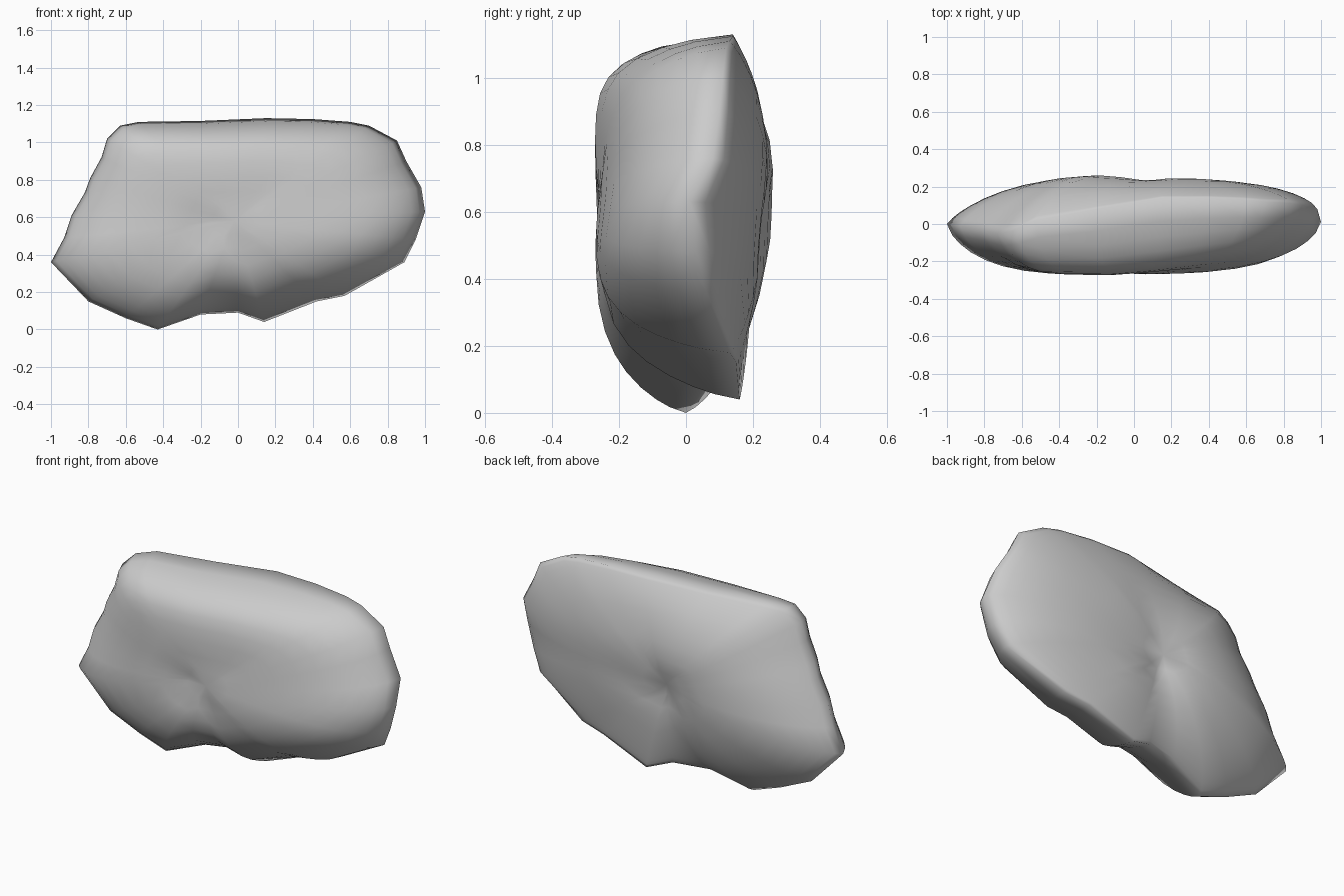
import bpy, bmesh, math

if "Cube" in bpy.data.objects:
    bpy.data.objects.remove(bpy.data.objects["Cube"])

# Rock outline seen from the front: (x, z, y of the rim)
RIM = [(-1, .36, 0), (-.93, .49, -.01), (-.89, .61, -.02), (-.82, .73, -.03), (-.79, .81, -.04),
       (-.73, .92, -.05), (-.70, 1.02, -.05), (-.63, 1.09, -.03), (-.53, 1.11, .02),
       (-.20, 1.115, .08), (.15, 1.13, .14), (.40, 1.125, .14), (.60, 1.11, .13),
       (.70, 1.09, .12), (.85, 1.01, .11), (.90, .90, .10), (.98, .76, .08),
       (1, .63, .01), (.95, .48, .03), (.89, .36, .06), (.57, .18, .13),
       (.42, .15, .15), (.14, .04, .16), (0, .09, .12), (-.20, .08, .06),
       (-.43, 0, 0), (-.60, .06, 0), (-.80, .15, 0)]
CX, CZ = -.02, .58
RINGS = [.97, .93, .87, .79, .70, .58, .44, .29, .14]

# Edge rounding (a, b) towards the left, right, top and bottom
FRONT_EDGE = dict(left=(4, 1.5), right=(5, 1.6), top=(8, 1.4), bottom=(3.5, 1.3))
BACK_EDGE = dict(left=(3, 1.2), right=(3.5, 1.5), top=(2.8, 1), bottom=(2.6, 1.3))


def groove(x, z, a, b, width, depth):
    """Soft valley along the line a-b."""
    dx, dz = b[0] - a[0], b[1] - a[1]
    t = ((x - a[0]) * dx + (z - a[1]) * dz) / (dx * dx + dz * dz)
    t = min(1, max(0, t))
    d = math.hypot(x - a[0] - t * dx, z - a[1] - t * dz)
    return depth * math.exp(-(d / width) ** 2)


def front_face(x, z):
    y = -.272 + .045 * max(0, x) ** 1.5
    y += .22 * max(0, x + .1) * max(0, z - .5)
    y += groove(x, z, (-.12, .55), (.2, .24), .07, .018)
    y += groove(x, z, (-.20, .60), (-.14, .56), .08, .014)
    y += groove(x, z, (-.1, .66), (.15, .70), .06, .008)
    return y


def back_face(x, z):
    y = .278 - .09 * max(0, .75 - z) - .01 * max(0, x)
    y -= .025 * min(1, max(0, (x + .3) / .3))
    y -= groove(x, z, (.12, .9), (0, .5), .09, .015)
    y -= groove(x, z, (0, .5), (-.03, .15), .10, .03)
    y -= groove(x, z, (0, .55), (.3, .55), .09, .008)
    return y


def rounding(x, z, edge):
    """Blend the edge rounding by direction from the middle."""
    dx, dz = x - CX, (z - CZ) * 1.75
    w = dx * dx / (dx * dx + dz * dz)
    h = edge["right" if dx > 0 else "left"]
    v = edge["top" if dz > 0 else "bottom"]
    return [p * w + q * (1 - w) for p, q in zip(h, v)]


bm = bmesh.new()
rim = [bm.verts.new((x, y, z)) for x, z, y in RIM]
n = len(rim)


def build_side(face, edge):
    prev = rim
    for s in RINGS:
        ring = []
        for x0, z0, y0 in RIM:
            x, z = CX + (x0 - CX) * s, CZ + (z0 - CZ) * s
            a, b = rounding(x0, z0, edge)
            k = (1 - s ** a) ** (1 / b)
            ring.append(bm.verts.new((x, y0 + (face(x, z) - y0) * k, z)))
        for i in range(n):
            j = (i + 1) % n
            bm.faces.new((prev[i], prev[j], ring[j], ring[i]))
        prev = ring
    mid = bm.verts.new((CX, face(CX, CZ), CZ))
    for i in range(n):
        bm.faces.new((prev[i], prev[(i + 1) % n], mid))


build_side(front_face, FRONT_EDGE)
build_side(back_face, BACK_EDGE)
bmesh.ops.recalc_face_normals(bm, faces=bm.faces)

# Boulder object, smooth shaded in one grey
mesh = bpy.data.meshes.new("boulder")
bm.to_mesh(mesh)
bm.free()
for f in mesh.polygons:
    f.use_smooth = True
rock = bpy.data.objects.new("boulder", mesh)
bpy.context.collection.objects.link(rock)
grey = bpy.data.materials.new("stone grey")
grey.diffuse_color = (.6, .6, .6, 1)
grey.use_nodes = True
grey.node_tree.nodes["Principled BSDF"].inputs["Base Color"].default_value = grey.diffuse_color
mesh.materials.append(grey)
